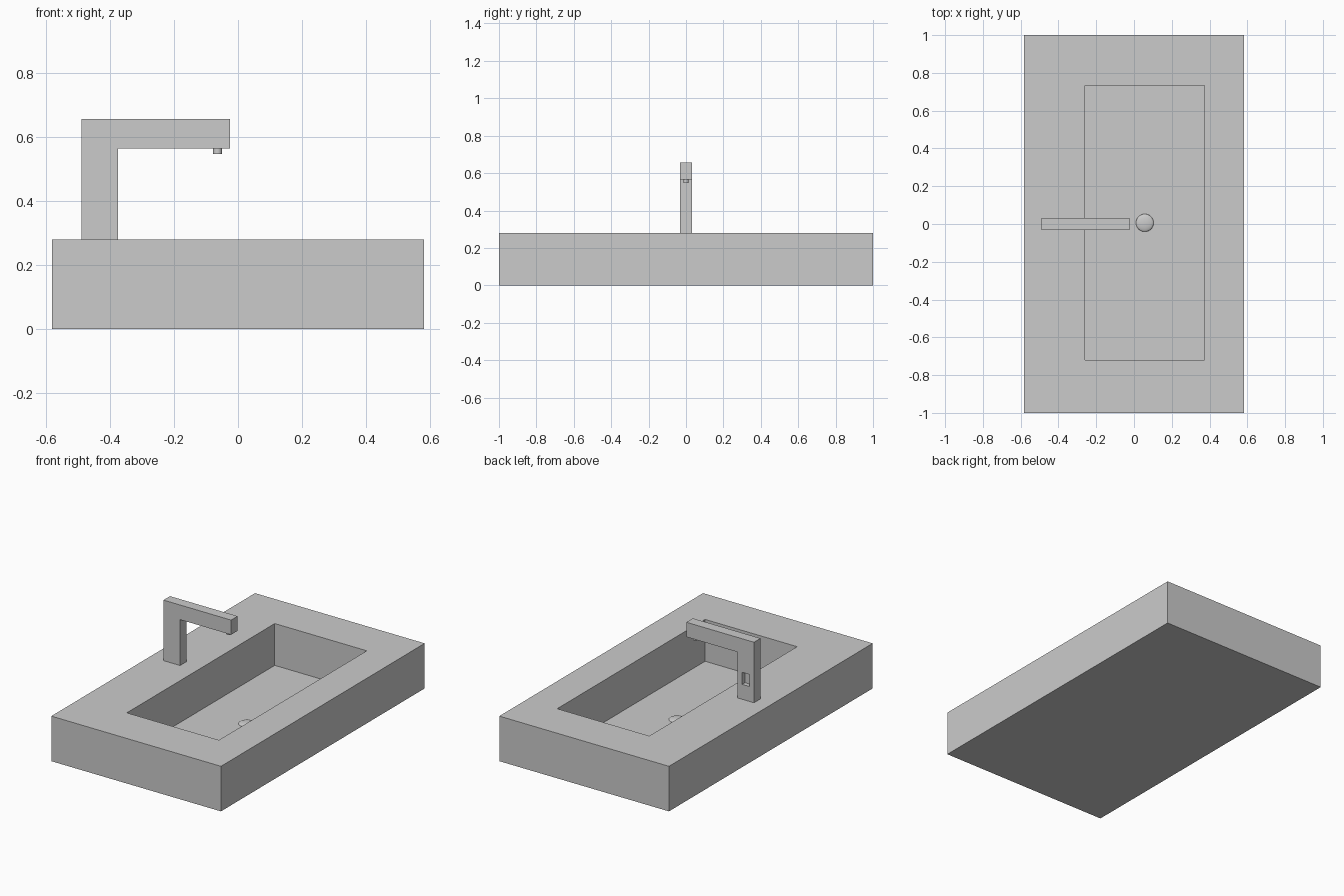
import bpy, bmesh

if "Cube" in bpy.data.objects:
    bpy.data.objects.remove(bpy.data.objects["Cube"])


def mesh_object(name, bm):
    bmesh.ops.recalc_face_normals(bm, faces=bm.faces)
    mesh = bpy.data.meshes.new(name)
    bm.to_mesh(mesh)
    bm.free()
    obj = bpy.data.objects.new(name, mesh)
    bpy.context.collection.objects.link(obj)
    return obj


def ring(bm, x0, x1, y0, y1, z):
    return [bm.verts.new((x, y, z)) for x, y in ((x0, y0), (x1, y0), (x1, y1), (x0, y1))]


# Basin: rectangular rings joined from underside up over the rim and into the bowl
bm = bmesh.new()
outer = (-0.583, 0.583, -1.0, 1.0)
bowl = (-0.26, 0.373, -0.72, 0.732)
rings = [ring(bm, *outer, 0.0), ring(bm, *outer, 0.28),
         ring(bm, *bowl, 0.28), ring(bm, *bowl, 0.02)]
for a, b in zip(rings, rings[1:]):
    for i in range(4):
        j = (i + 1) % 4
        bm.faces.new((a[i], a[j], b[j], b[i]))
bm.faces.new(rings[0])
bm.faces.new(rings[-1])
mesh_object("basin", bm)

# Faucet: L-shaped profile extruded across y
profile = [(-0.49, 0.28), (-0.376, 0.28), (-0.376, 0.565),
           (-0.025, 0.565), (-0.025, 0.656), (-0.49, 0.656)]
bm = bmesh.new()
side = bm.faces.new([bm.verts.new((x, -0.032, z)) for x, z in profile])
new = bmesh.ops.extrude_face_region(bm, geom=[side])["geom"]
bmesh.ops.translate(bm, vec=(0, 0.064, 0),
                    verts=[v for v in new if isinstance(v, bmesh.types.BMVert)])
faucet = mesh_object("faucet", bm)

# Small sensor recess in the back side of the post
bpy.ops.mesh.primitive_cube_add(size=1, location=(-0.434, 0.032, 0.41))
cutter = bpy.context.object
cutter.name = "recess_cutter"
cutter.scale = (0.05, 0.056, 0.075)
cutter.hide_render = True
cutter.display_type = 'WIRE'
cut = faucet.modifiers.new("recess", 'BOOLEAN')
cut.operation = 'DIFFERENCE'
cut.solver = 'EXACT'
cut.object = cutter
bpy.context.view_layer.objects.active = faucet
bpy.ops.object.modifier_apply(modifier=cut.name)
bpy.data.objects.remove(cutter)

# Nozzle under the spout tip
bpy.ops.mesh.primitive_cylinder_add(vertices=24, radius=0.014, depth=0.027,
                                    location=(-0.064, 0, 0.5605))
bpy.context.object.name = "nozzle"
bpy.ops.object.shade_smooth_by_angle()

# Domed drain plug on the bowl floor
bpy.ops.mesh.primitive_uv_sphere_add(segments=32, ring_count=16, radius=0.047,
                                     location=(0.057, 0.006, 0.02))
drain = bpy.context.object
drain.name = "drain_plug"
drain.scale.z = 0.28
bpy.ops.object.shade_smooth()
